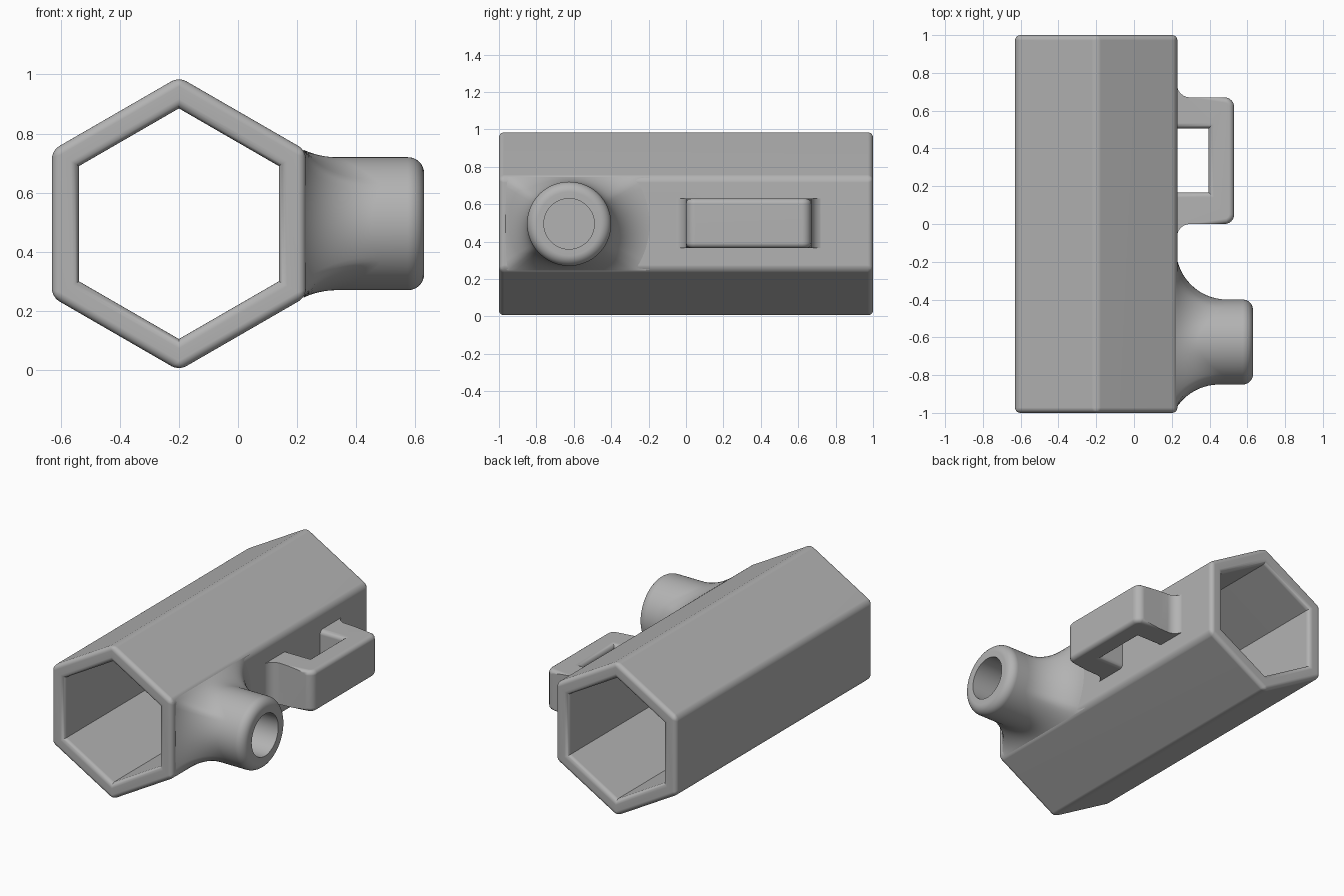
import bpy, bmesh, math
from math import sin, cos, pi, radians

if "Cube" in bpy.data.objects:
    bpy.data.objects.remove(bpy.data.objects["Cube"], do_unlink=True)

GREY = (0.45, 0.45, 0.45, 1)
mat = bpy.data.materials.new("plain grey")
mat.use_nodes = True
mat.diffuse_color = GREY
mat.node_tree.nodes["Principled BSDF"].inputs["Base Color"].default_value = GREY

CZ = 0.495                  # height of the tube axis and the nozzle axis
NOZZLE_Y = -0.625
BORE = 0.135
SEGS = 96


def finish(bm, name):
    bmesh.ops.recalc_face_normals(bm, faces=bm.faces)
    mesh = bpy.data.meshes.new(name)
    bm.to_mesh(mesh)
    bm.free()
    mesh.materials.append(mat)
    obj = bpy.data.objects.new(name, mesh)
    bpy.context.collection.objects.link(obj)
    return obj


def activate(obj):
    bpy.ops.object.select_all(action='DESELECT')
    obj.select_set(True)
    bpy.context.view_layer.objects.active = obj


def smooth(obj):
    activate(obj)
    bpy.ops.object.shade_smooth_by_angle(angle=radians(30))
    weighted = obj.modifiers.new("weighted normals", 'WEIGHTED_NORMAL')
    weighted.keep_sharp = True


def skin(bm, rings, closed=False):
    """Join successive closed rings of vertices with quads."""
    pairs = zip(rings, rings[1:] + rings[:1]) if closed else zip(rings, rings[1:])
    for a, b in pairs:
        n = len(a)
        for i in range(n):
            j = (i + 1) % n
            bm.faces.new((a[i], a[j], b[j], b[i]))


# Hexagonal tube with rounded rims and outer corners
bm = bmesh.new()


def hex_ring(apothem, y):
    r = apothem / cos(pi / 6)
    return [bm.verts.new((-0.2 + r * sin(k * pi / 3), y, CZ + r * cos(k * pi / 3)))
            for k in range(6)]


rings = [hex_ring(0.43, -1), hex_ring(0.43, 1), hex_ring(0.338, 1), hex_ring(0.338, -1)]
skin(bm, rings, closed=True)
outer = set(rings[0] + rings[1])
rims = [set(r) for r in rings]
edges = [e for e in bm.edges
         if any(set(e.verts) <= r for r in rims)
         or (set(e.verts) <= outer and abs(e.verts[0].co.y - e.verts[1].co.y) > 1)]
bmesh.ops.bevel(bm, geom=edges, offset=0.028, segments=5, profile=0.5,
                affect='EDGES', clamp_overlap=True)
tube = finish(bm, "hexagonal_tube")

# Bore through the right wall
bpy.ops.mesh.primitive_cylinder_add(vertices=SEGS, radius=BORE, depth=0.3,
                                    location=(0.19, NOZZLE_Y, CZ),
                                    rotation=(0, pi / 2, 0))
cutter = bpy.context.object
cutter.name = "bore_cutter"
cutter.hide_render = True
cutter.data.materials.append(mat)
cut = tube.modifiers.new("bore", 'BOOLEAN')
cut.operation = 'DIFFERENCE'
cut.object = cutter
activate(tube)
bpy.ops.object.modifier_apply(modifier=cut.name)
bpy.data.objects.remove(cutter, do_unlink=True)
smooth(tube)

# Nozzle: round lip, straight neck, and a fillet clipped by the wall's edges
bm = bmesh.new()
BASE_X, TIP_X, NECK, LIP, FILLET = 0.222, 0.63, 0.225, 0.055, 0.27


def nozzle_profile(a):
    """Points (x, radius) from the bore over the lip to the wall."""
    spread = min(FILLET,
                 0.25 / max(abs(sin(a)), 0.01) - NECK,
                 0.352 / max(-cos(a), 0.01) - NECK)
    rise = math.sqrt(FILLET ** 2 - (FILLET - spread) ** 2)
    sweep = math.acos((FILLET - spread) / FILLET)
    pts = [(BASE_X, BORE), (TIP_X, BORE)]
    for k in range(9):
        t = k * pi / 16
        pts.append((TIP_X - LIP + LIP * cos(t), NECK - LIP + LIP * sin(t)))
    for k in range(15):
        t = sweep * k / 14
        pts.append((BASE_X + rise - FILLET * sin(t), NECK + FILLET * (1 - cos(t))))
    return pts


angles = [2 * pi * k / SEGS for k in range(SEGS)]
columns = [[bm.verts.new((x, NOZZLE_Y + r * cos(a), CZ + r * sin(a)))
            for x, r in nozzle_profile(a)] for a in angles]
skin(bm, [list(ring) for ring in zip(*columns)])
smooth(finish(bm, "side_nozzle"))

# Handle loop: flat outline extruded upward
bm = bmesh.new()


def arc(cx, cy, r, start, end, steps=6):
    angs = [radians(start + (end - start) * k / steps) for k in range(steps + 1)]
    return [(cx + r * cos(a), cy + r * sin(a)) for a in angs]


LOW, HIGH, IN_X, IN_Y0, IN_Y1 = 0.365, 0.63, 0.395, 0.168, 0.506
outline = (arc(0.297, -0.07, 0.07, 180, 90)
           + arc(0.48, 0.05, 0.05, -90, 0)
           + arc(0.48, 0.62, 0.05, 0, 90)
           + arc(0.297, 0.74, 0.07, -90, -180)
           + [(0.2, 0.74), (0.2, IN_Y1), (IN_X, IN_Y1),
              (IN_X, IN_Y0), (0.2, IN_Y0), (0.2, -0.07)])
low = [bm.verts.new((x, y, LOW)) for x, y in outline]
high = [bm.verts.new((x, y, HIGH)) for x, y in outline]
bm.faces.new(low)
bm.faces.new(high)
skin(bm, [low, high])


def softened(edge):
    a, b = (v.co for v in edge.verts)
    if abs(a.z - b.z) > 0.01:
        return False
    bar = min(a.x, b.x) > 0.475
    window = all(IN_Y0 - 0.01 < p.y < IN_Y1 + 0.01 for p in (a, b)) \
        and max(a.x, b.x) < IN_X + 0.01 and max(a.x, b.x) > 0.3
    return bar or window


bmesh.ops.recalc_face_normals(bm, faces=bm.faces)
bmesh.ops.bevel(bm, geom=[e for e in bm.edges if softened(e)], offset=0.028,
                segments=4, profile=0.5, affect='EDGES', clamp_overlap=False)
smooth(finish(bm, "handle_loop"))
